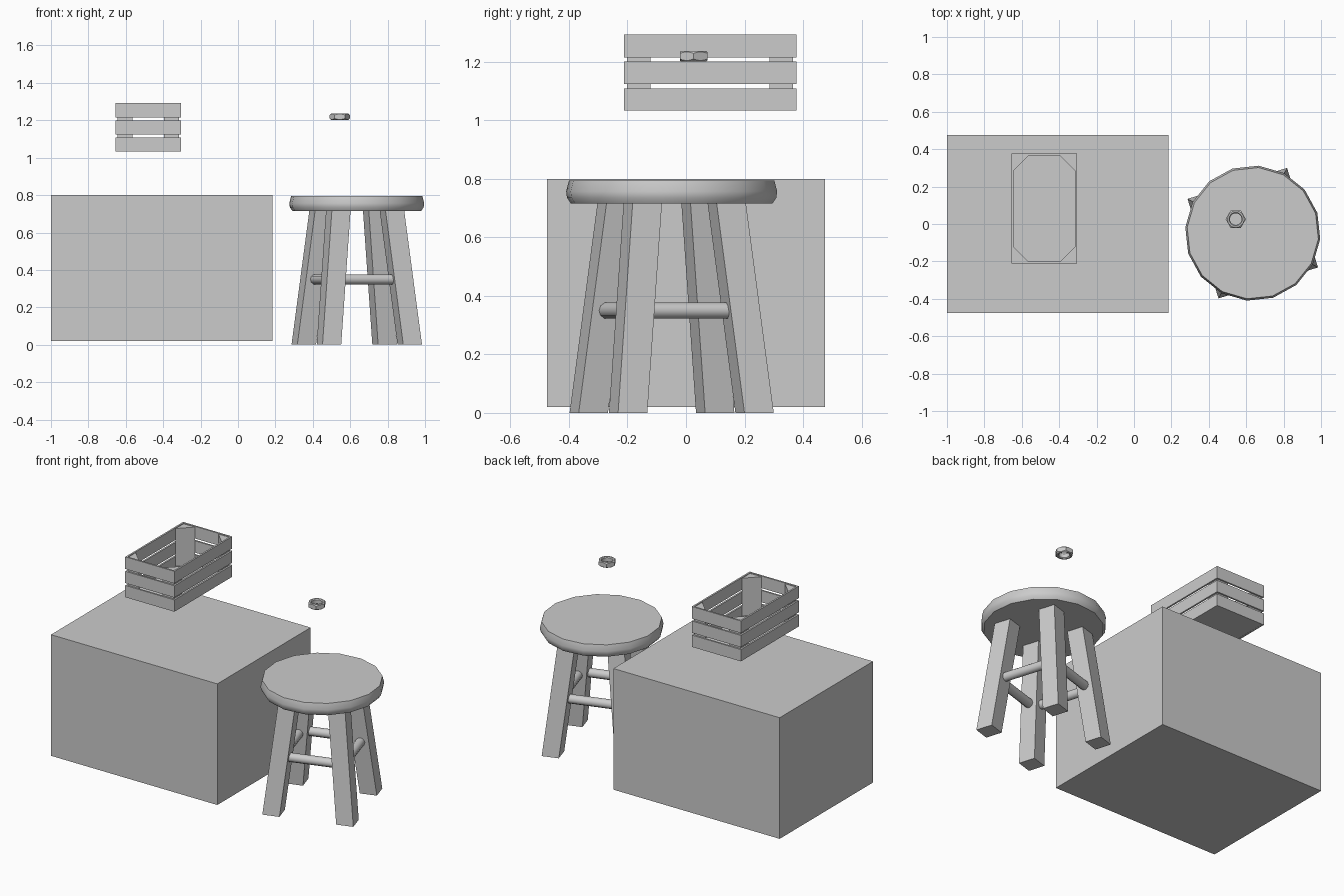
import bpy, bmesh
from math import sin, cos, pi, radians
from mathutils import Vector

if "Cube" in bpy.data.objects:
    bpy.data.objects.remove(bpy.data.objects["Cube"])


def finish(name, bm, smooth=None):
    bmesh.ops.recalc_face_normals(bm, faces=bm.faces)
    mesh = bpy.data.meshes.new(name)
    bm.to_mesh(mesh)
    bm.free()
    obj = bpy.data.objects.new(name, mesh)
    bpy.context.collection.objects.link(obj)
    if smooth:
        bpy.ops.object.select_all(action='DESELECT')
        obj.select_set(True)
        bpy.context.view_layer.objects.active = obj
        bpy.ops.object.shade_smooth_by_angle(angle=radians(smooth))
    return obj


def loft(name, rings, closed=False, smooth=None):
    """Skin a list of point rings; closed joins last ring to first, else caps ends."""
    bm = bmesh.new()
    loops = [[bm.verts.new(p) for p in ring] for ring in rings]
    n = len(loops[0])
    for a, b in zip(loops, loops[1:] + (loops[:1] if closed else [])):
        for i in range(n):
            j = (i + 1) % n
            bm.faces.new((a[i], a[j], b[j], b[i]))
    if not closed:
        bm.faces.new(loops[0])
        bm.faces.new(loops[-1])
    return finish(name, bm, smooth)


def circle(c, r, z, n, offset=0.0):
    return [(c[0] + r * cos(offset + 2 * pi * i / n),
             c[1] + r * sin(offset + 2 * pi * i / n), z) for i in range(n)]


def rect(x0, x1, y0, y1, z):
    return [(x0, y0, z), (x1, y0, z), (x1, y1, z), (x0, y1, z)]


# Large plain box
loft("large_box", [rect(-1, 0.185, -0.475, 0.475, z) for z in (0.02, 0.8)])

# Slatted crate: three bands, floor and triangular corner posts
X0, X1, Y0, Y1, T = -0.655, -0.305, -0.212, 0.377, 0.011
for k, (lo, hi) in enumerate([(1.033, 1.109), (1.124, 1.2), (1.215, 1.293)]):
    outer = (X0, X1, Y0, Y1)
    inner = (X0 + T, X1 - T, Y0 + T, Y1 - T)
    loft(f"crate_slats_{k + 1}", [rect(*outer, lo), rect(*outer, hi),
                                  rect(*inner, hi), rect(*inner, lo)], closed=True)
loft("crate_floor", [rect(X0 + T, X1 - T, Y0 + T, Y1 - T, z) for z in (1.034, 1.045)])
for x, sx in ((X0 + T, 1), (X1 - T, -1)):
    for y, sy in ((Y0 + T, 1), (Y1 - T, -1)):
        loft("crate_corner_post", [[(x, y, z), (x + sx * 0.08, y, z), (x, y + sy * 0.08, z)]
                                   for z in (1.045, 1.288)])

# Stool seat: sixteen sides with a rounded rim
C = (0.635, -0.049)
profile = [(0.346, 0.716), (0.359, 0.735), (0.362, 0.757), (0.352, 0.795)]
loft("stool_seat", [circle(C, r, z, 16, radians(-5)) for r, z in profile], smooth=35)

# Splayed square legs, corner pointing outward
LEG_ANGLE = radians(62.3)


def leg_center(k, z):
    r = 0.32 - 0.15 * z
    a = LEG_ANGLE + k * pi / 2
    return Vector((C[0] + r * cos(a), C[1] + r * sin(a), z))


for k in range(4):
    loft("stool_leg", [circle(leg_center(k, z), 0.074, z, 4, LEG_ANGLE) for z in (0, 0.73)])

# Round rungs between neighbouring legs
for k in range(4):
    a, b = leg_center(k, 0.35), leg_center(k + 1, 0.35)
    side = (b - a).normalized().cross(Vector((0, 0, 1)))
    ring = [0.028 * (side * cos(t) + Vector((0, 0, 1)) * sin(t))
            for t in (2 * pi * i / 10 for i in range(10))]
    loft("stool_rung", [[p + v for v in ring] for p in (a, b)], smooth=45)

# Hex nut with chamfered corners and a round hole
N, APO, HALF, MID = 36, 0.047, 0.0175, 1.219
NC = (0.544, 0.026)


def hex_ring(side):
    pts = []
    for i in range(N):
        t = 2 * pi * i / N
        r = APO / cos((t % (pi / 3)) - pi / 6)
        h = HALF - 0.003 - (r - APO) * 0.7
        pts.append((NC[0] + r * cos(t), NC[1] + r * sin(t), MID + side * h))
    return pts


loft("hex_nut", [circle(NC, 0.036, MID - HALF, N), circle(NC, 0.044, MID - HALF, N),
                 hex_ring(-1), hex_ring(1),
                 circle(NC, 0.044, MID + HALF, N), circle(NC, 0.036, MID + HALF, N),
                 circle(NC, 0.031, MID + HALF - 0.005, N),
                 circle(NC, 0.031, MID - HALF + 0.005, N)], closed=True, smooth=25)
